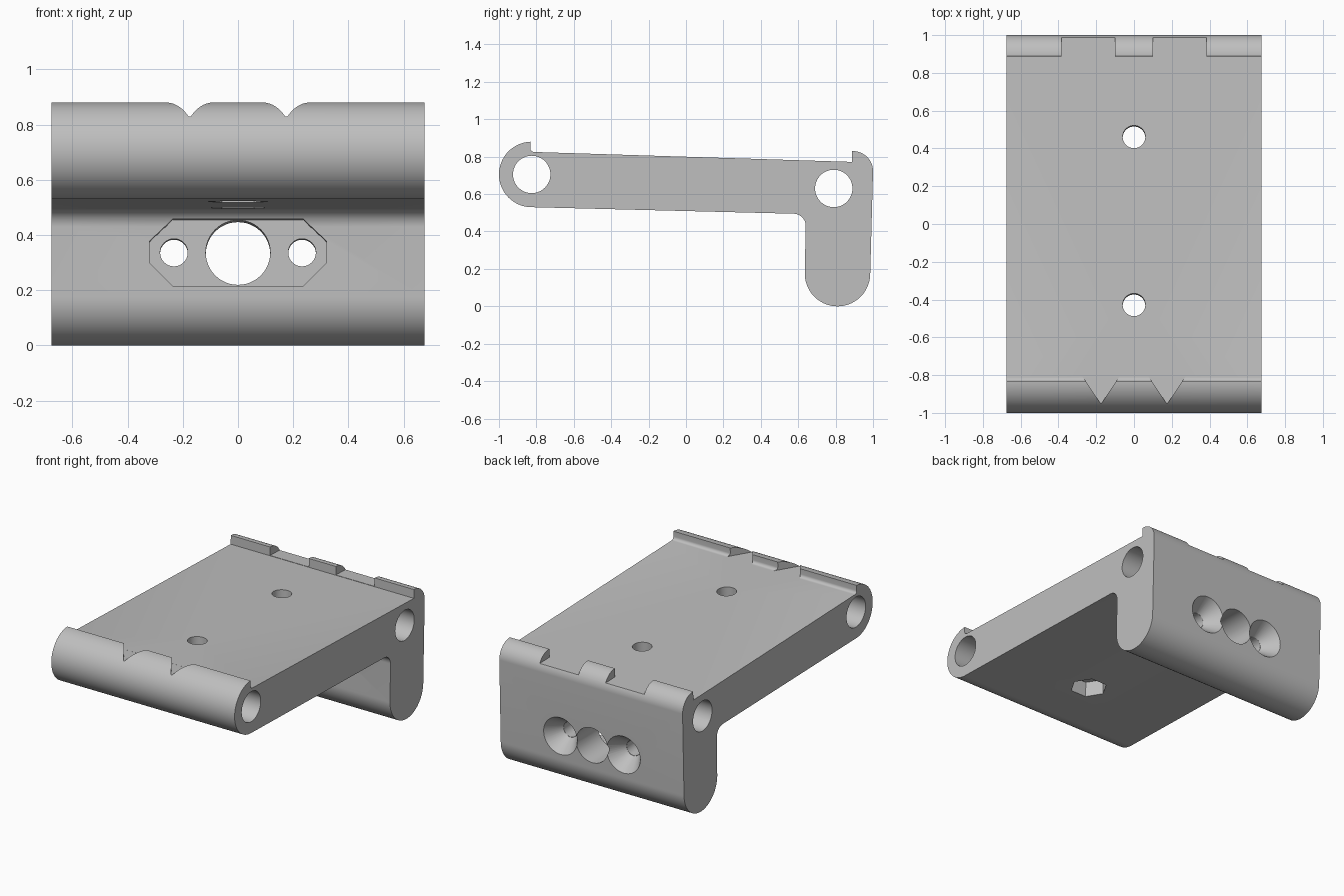
import bpy
import bmesh
from math import sin, cos, pi, radians
from mathutils import Matrix

cube = bpy.data.objects.get("Cube")
if cube:
    bpy.data.objects.remove(cube, do_unlink=True)

HALF_WIDTH = 0.675
TILT = Matrix.Rotation(radians(-1.7), 4, 'X')       # plate leans slightly to the back
UP = TILT
TO_FRONT = TILT @ Matrix.Rotation(radians(90), 4, 'X')
SIDEWAYS = Matrix(((0, 0, 1), (1, 0, 0), (0, 1, 0))).to_4x4()   # draws in y/z, extrudes along x

grey = bpy.data.materials.new("plain grey")
grey.use_nodes = True
grey.diffuse_color = (0.52, 0.52, 0.52, 1)
grey.node_tree.nodes["Principled BSDF"].inputs["Base Color"].default_value = grey.diffuse_color


def arc(cx, cy, r, start, end, steps=24):
    angles = [radians(start + (end - start) * i / steps) for i in range(steps + 1)]
    return [(cx + r * cos(a), cy + r * sin(a)) for a in angles]


def ring(r, sides=48):
    return [(r * cos(2 * pi * i / sides), r * sin(2 * pi * i / sides)) for i in range(sides)]


def prism(name, points, depth, location, axes, taper=1.0):
    """Extrude a 2D outline along its local z, optionally tapering."""
    bm = bmesh.new()
    low = [bm.verts.new((x, y, 0)) for x, y in points]
    high = [bm.verts.new((x * taper, y * taper, depth)) for x, y in points]
    bm.faces.new(low)
    bm.faces.new(high)
    for i in range(len(points)):
        j = (i + 1) % len(points)
        bm.faces.new((low[i], low[j], high[j], high[i]))
    bm.transform(Matrix.Translation(location) @ axes)
    bmesh.ops.recalc_face_normals(bm, faces=bm.faces)
    mesh = bpy.data.meshes.new(name)
    bm.to_mesh(mesh)
    bm.free()
    mesh.materials.append(grey)
    obj = bpy.data.objects.new(name, mesh)
    bpy.context.collection.objects.link(obj)
    return obj


# Side profile: front barrel, top plate, back lip, leg and inner fillet
profile = (
    arc(-0.825, 0.705, 0.175, 268, 92, 48)
    + arc(-0.812, 0.845, 0.02, 180, 268, 6)
    + [(0.887, 0.772)]
    + arc(0.892, 0.722, 0.108, 92, 0)
    + arc(0.81, 0.175, 0.175, 0, -180, 48)
    + arc(0.575, 0.43, 0.065, 0, 88, 12)
)
bracket = prism("bracket", profile, 2 * HALF_WIDTH, (-HALF_WIDTH, 0, 0), SIDEWAYS)
cutters = []


def cut(*args, **kwargs):
    cutters.append(prism(*args, **kwargs))


# Pin bores along the width
for name, y, z in (("front_bore", -0.825, 0.705), ("back_bore", 0.79, 0.63)):
    cut(name, ring(0.1), 2, (-1, y, z), SIDEWAYS)

# Plate screw holes with hexagonal nut pockets underneath
for name, y, under in (("front", -0.44, 0.52), ("back", 0.45, 0.498)):
    cut(name + "_plate_hole", ring(0.06), 0.6, (0, y, 0.4), UP)
    cut(name + "_nut_pocket", ring(0.115, 6), 0.2, (0, y, under - 0.1), UP)

# Chamfered pocket in the inside of the leg, and its centre hole
half = [(0.235, -0.12), (0.32, -0.035), (0.32, 0.045), (0.235, 0.125)]
octagon = half + [(-x, z) for x, z in reversed(half)]
cut("leg_pocket", octagon, 0.2, (0, 0.76, 0.33), TO_FRONT)
cut("leg_centre_hole", ring(0.117), 0.7, (0, 1.15, 0.325), TO_FRONT)

# Mirrored details: countersunk holes, lip gaps and V notches
lip_shape = [(0.1, 0.86), (0.385, 0.86), (0.385, 1.1), (0.1, 1.1)]
notch_shape = [(0.175, -0.955), (0.275, -0.805), (0.075, -0.805)]
for side, s in (("left", 1), ("right", -1)):
    cut(side + "_screw_hole", ring(0.05), 0.7, (s * 0.232, 1.15, 0.325), TO_FRONT)
    cut(side + "_countersink", ring(0.155), 0.15, (s * 0.232, 1.034, 0.328), TO_FRONT,
        taper=0.33)
    for name, shape in (("lip_gap", lip_shape), ("notch", notch_shape)):
        cut(side + "_" + name, [(s * x, y) for x, y in shape], 0.3, (0, 0, 0.8005), UP)

for cutter in cutters:
    cutter.hide_render = True
    mod = bracket.modifiers.new(cutter.name, 'BOOLEAN')
    mod.operation = 'DIFFERENCE'
    mod.solver = 'EXACT'
    mod.object = cutter

# Bake the cuts and drop the cutters
bpy.context.view_layer.update()
evaluated = bracket.evaluated_get(bpy.context.evaluated_depsgraph_get())
finished = bpy.data.meshes.new_from_object(evaluated)
bracket.modifiers.clear()
bracket.data = finished
for cutter in cutters:
    bpy.data.objects.remove(cutter, do_unlink=True)

bpy.ops.object.select_all(action='DESELECT')
bracket.select_set(True)
bpy.context.view_layer.objects.active = bracket
bpy.ops.object.shade_smooth_by_angle(angle=radians(25))
